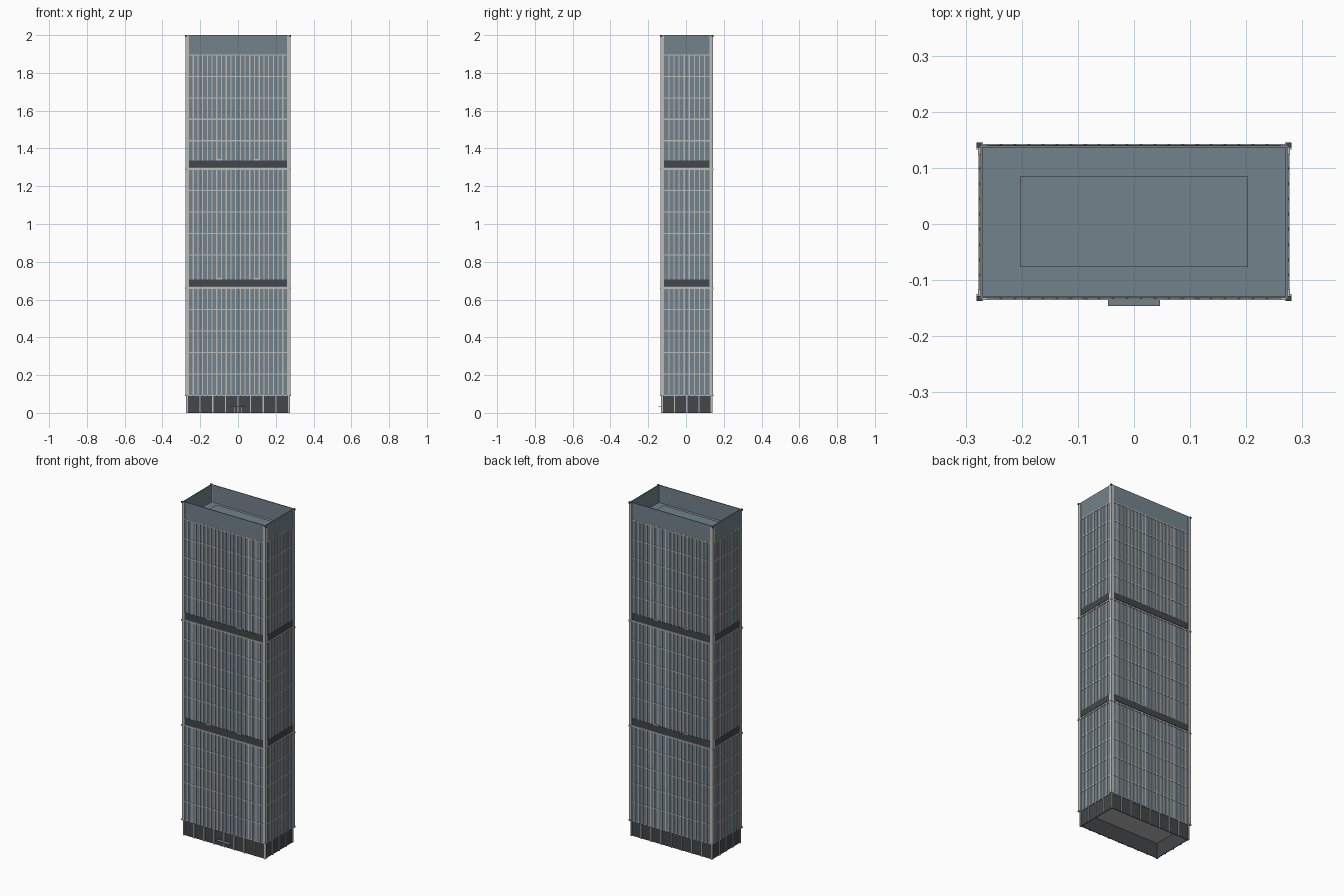
import bpy, bmesh
from mathutils import Matrix, Vector

if "Cube" in bpy.data.objects:
    bpy.data.objects.remove(bpy.data.objects["Cube"])


def material(name, rgb):
    m = bpy.data.materials.new(name)
    m.use_nodes = True
    m.diffuse_color = (*rgb, 1)
    m.node_tree.nodes["Principled BSDF"].inputs["Base Color"].default_value = (*rgb, 1)
    return m


GLASS = material("blue grey glass", (0.17, 0.225, 0.265))
METAL = material("pale metal", (0.5, 0.5, 0.49))
DARK = material("dark louvre", (0.055, 0.063, 0.07))

CY = 0.004             # depth offset of the tower
HX, HY = 0.272, 0.134  # half size of the glass body
BASE, ROOF, TOP = 0.09, 1.895, 2.0
BANDS = ((0.67, 0.707), (1.3, 1.337))
SECTIONS = ((BASE, 0.66), (0.707, 1.29), (1.337, ROOF))


def boxes(name, mat, spans):
    """One object made of boxes, each given as (x0, x1, y0, y1, z0, z1)."""
    bm = bmesh.new()
    for x0, x1, y0, y1, z0, z1 in spans:
        centre = Vector((x0 + x1, y0 + y1, z0 + z1)) / 2
        size = (abs(x1 - x0), abs(y1 - y0), abs(z1 - z0), 1)
        bmesh.ops.create_cube(bm, size=1, matrix=Matrix.Translation(centre) @ Matrix.Diagonal(size))
    mesh = bpy.data.meshes.new(name)
    bm.to_mesh(mesh)
    bm.free()
    mesh.materials.append(mat)
    ob = bpy.data.objects.new(name, mesh)
    bpy.context.collection.objects.link(ob)
    return ob


def block(hx, hy, z0, z1):
    return (-hx, hx, CY - hy, CY + hy, z0, z1)


def on_sides(u0, u1, inner, outer, z0, z1, axis):
    """Box spans on a pair of opposite facades; u runs along the facade."""
    if axis == "x":   # front and back
        return [(u0, u1, CY + s * (HY + inner), CY + s * (HY + outer), z0, z1) for s in (-1, 1)]
    return [(s * (HX + inner), s * (HX + outer), CY + u0, CY + u1, z0, z1) for s in (-1, 1)]


def ring(hx, hy, t, z0, z1):
    """Four thin walls around a hollow rectangle."""
    spans = []
    for s in (-1, 1):
        spans.append((-hx, hx, CY + s * hy, CY + s * (hy - t), z0, z1))
        spans.append((s * hx, s * (hx - t), CY - hy + t, CY + hy - t, z0, z1))
    return spans


# Glass body, parapet and roof structure
boxes("glass_body", GLASS, [block(HX, HY, BASE + 0.004, ROOF)])
boxes("parapet", GLASS, ring(HX + 0.002, HY + 0.002, 0.004, ROOF, TOP))
boxes("roof_plant_room", GLASS, [block(0.203, 0.081, ROOF, ROOF + 0.02)])
boxes("tower_underside", METAL, [block(HX, HY, BASE, BASE + 0.004)])

# Curtain wall grid: vertical fins and floor rails on every facade
fins, rails = [], []
for axis, half, count in (("x", 0.262, 21), ("y", 0.122, 9)):
    for z0, z1 in SECTIONS:
        for i in range(1, count):
            u = -half + 2 * half * i / count
            fins += on_sides(u - 0.003, u + 0.003, -0.002, 0.004, z0, z1, axis)
        pitch = 0.1135
        for i in range(5):
            z = z1 - i * pitch
            rails += on_sides(-half, half, -0.002, 0.003, z - 0.003, z + 0.003, axis)
boxes("window_fins", METAL, fins)
boxes("floor_rails", METAL, rails)

# Dark plant floor bands with a ledge under each
bands, ledges = [], []
for z0, z1 in BANDS:
    for axis, half in (("x", 0.263), ("y", 0.123)):
        bands += on_sides(-half, half, -0.002, 0.003, z0, z1, axis)
        ledges += on_sides(-half, half, -0.002, 0.005, z0 - 0.012, z0 - 0.004, axis)
boxes("plant_floor_bands", DARK, bands)
boxes("band_ledges", METAL, ledges)

# Small brackets above the bands, front and back
brackets = []
for _, z in BANDS:
    for u in (-0.1, 0.1):
        brackets += on_sides(u - 0.017, u + 0.017, 0, 0.005, z, z + 0.006, "x")
boxes("band_brackets", METAL, brackets)

# Corner columns: L-shaped cladding, joint collars and dark caps
cladding, collars, caps = [], [], []
for sx in (-1, 1):
    for sy in (-1, 1):
        ox, oy = sx * (HX + 0.006), CY + sy * (HY + 0.005)
        cladding.append((ox, ox - sx * 0.018, oy, oy - sy * 0.007, BASE, TOP - 0.003))
        cladding.append((ox, ox - sx * 0.007, oy - sy * 0.007, oy - sy * 0.019, BASE, TOP - 0.003))
        ex, ey = ox + sx * 0.003, oy + sy * 0.002
        for z in (BASE, 0.655, 1.285):
            collars.append((ex, ex - sx * 0.012, ey, ey - sy * 0.012, z, z + 0.008))
        caps.append((ex, ex - sx * 0.009, ey, ey - sy * 0.009, TOP - 0.01, TOP))
boxes("corner_columns", METAL, cladding)
boxes("column_collars", METAL, collars)
boxes("column_caps", DARK, caps)

# Hollow ground floor with evenly spaced posts
boxes("ground_floor_walls", DARK, ring(HX - 0.004, HY - 0.004, 0.004, 0, BASE))
posts = []
for axis, half, bays in (("x", 0.267, 8), ("y", 0.129, 4)):
    for i in range(bays + 1):
        u = -half + 2 * half * i / bays
        posts += on_sides(u - 0.003, u + 0.003, -0.006, 0.002, 0, BASE, axis)
boxes("ground_floor_posts", METAL, posts)

# Entrance canopy and door frame at the front
front = CY - HY
boxes("entrance_canopy", GLASS, [(-0.046, 0.046, -0.146, front + 0.006, 0.03, 0.034)])
boxes("door_frame", METAL, [(s * 0.018, s * 0.021, front - 0.001, front + 0.006, 0, 0.03) for s in (-1, 1)])
